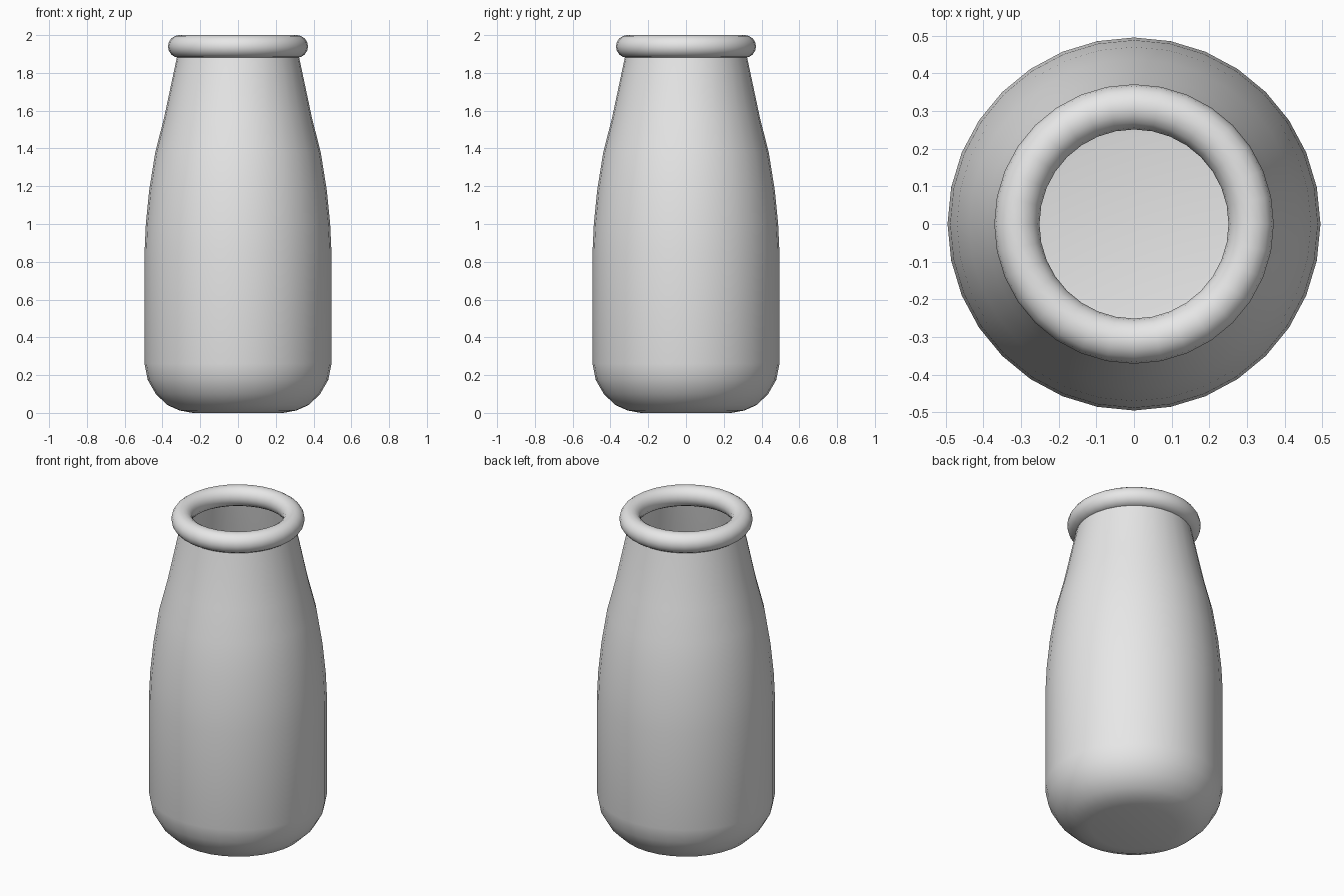
import bpy
import math

if "Cube" in bpy.data.objects:
    bpy.data.objects.remove(bpy.data.objects["Cube"], do_unlink=True)

SEGMENTS = 32

# Single light grey material
grey = bpy.data.materials.new("light_grey")
grey.use_nodes = True
GREY = (0.8, 0.8, 0.8, 1.0)
grey.diffuse_color = GREY
grey.node_tree.nodes["Principled BSDF"].inputs["Base Color"].default_value = GREY


def lathe(name, profile):
    """Revolve (radius, height) points about z, closing the start with a flat cap."""
    verts, faces = [], []
    for r, z in profile:
        for i in range(SEGMENTS):
            a = 2 * math.pi * i / SEGMENTS
            verts.append((r * math.cos(a), r * math.sin(a), z))
    for k in range(len(profile) - 1):
        for i in range(SEGMENTS):
            j = (i + 1) % SEGMENTS
            lo, hi = k * SEGMENTS, (k + 1) * SEGMENTS
            faces.append((lo + i, lo + j, hi + j, hi + i))
    faces.append(tuple(reversed(range(SEGMENTS))))
    mesh = bpy.data.meshes.new(name)
    mesh.from_pydata(verts, [], faces)
    obj = bpy.data.objects.new(name, mesh)
    bpy.context.collection.objects.link(obj)
    return obj


def finish(obj):
    """Apply the material and smooth shading."""
    obj.data.materials.clear()
    obj.data.materials.append(grey)
    bpy.ops.object.select_all(action="DESELECT")
    obj.select_set(True)
    bpy.context.view_layer.objects.active = obj
    bpy.ops.object.shade_smooth_by_angle(angle=math.radians(40))


# Bottle body: rounded base, straight sides, tapering shoulder, open neck
body = lathe("bottle_body", [
    (0.24, 0.0), (0.31, 0.013), (0.375, 0.042), (0.435, 0.10),
    (0.478, 0.175), (0.495, 0.26), (0.495, 0.85), (0.488, 1.0),
    (0.470, 1.18), (0.438, 1.38), (0.392, 1.56), (0.322, 1.89),
    (0.312, 1.94),
])
wall = body.modifiers.new("wall_thickness", "SOLIDIFY")
wall.thickness = 0.012
wall.offset = -1
finish(body)

# Rolled lip around the mouth
bpy.ops.mesh.primitive_torus_add(
    major_segments=SEGMENTS, minor_segments=16,
    major_radius=0.311, minor_radius=0.06, location=(0, 0, 1.94))
lip = bpy.context.object
lip.name = "rolled_lip"
finish(lip)
